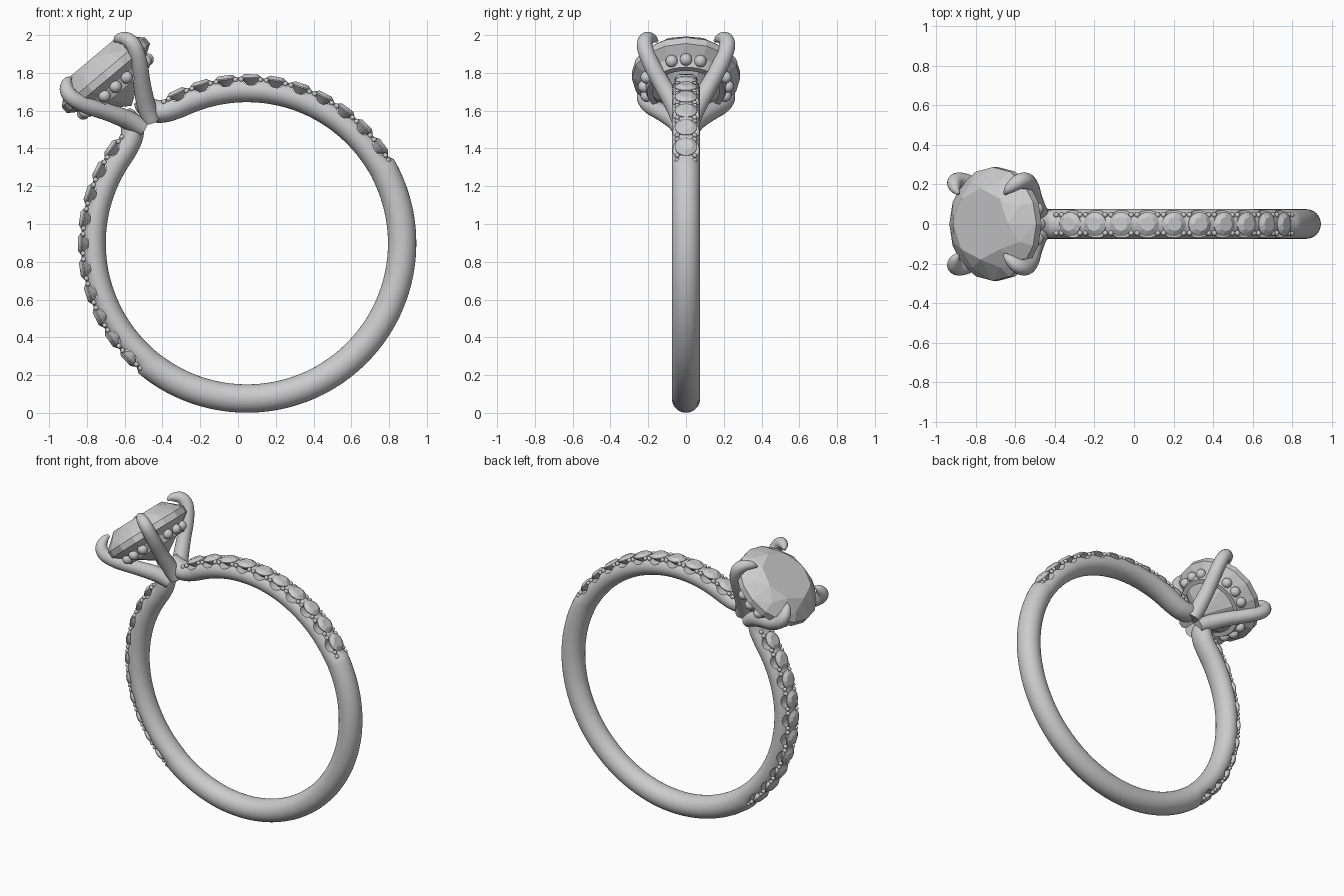
import bpy, bmesh
from math import sin, cos, pi, radians
from mathutils import Matrix, Vector

if "Cube" in bpy.data.objects:
    bpy.data.objects.remove(bpy.data.objects["Cube"])

CENTRE = Vector((0.047, 0, 0.898))
YAX = Vector((0, 1, 0))


def frame(d):
    """Radial frame on the band, d degrees clockwise from the head."""
    return Matrix.Translation(CENTRE) @ Matrix.Rotation(radians(d - 40), 4, 'Y')


HEAD = frame(0)


def finish(bm, name, smooth=None):
    bmesh.ops.recalc_face_normals(bm, faces=bm.faces)
    me = bpy.data.meshes.new(name)
    bm.to_mesh(me)
    bm.free()
    ob = bpy.data.objects.new(name, me)
    bpy.context.collection.objects.link(ob)
    if smooth:
        bpy.ops.object.select_all(action='DESELECT')
        ob.select_set(True)
        bpy.context.view_layer.objects.active = ob
        bpy.ops.object.shade_smooth_by_angle(angle=radians(smooth))
    return ob


def smooth_path(keys, steps):
    """Catmull-Rom interpolation of equal-length tuples."""
    k = [Vector(q) for q in keys]
    k = [k[0] * 2 - k[1]] + k + [k[-1] * 2 - k[-2]]
    out = []
    for a, b, c, d in zip(k, k[1:], k[2:], k[3:]):
        for s in range(steps):
            f = s / steps
            out.append(0.5 * (2 * b + (c - a) * f + (2 * a - 5 * b + 4 * c - d) * f ** 2
                              + (3 * b - a - 3 * c + d) * f ** 3))
    return out + [k[-2]]


def sweep(bm, pts, halves, n=24):
    """Elliptical tube: halves = (in-plane, sideways) half-widths."""
    rings = []
    for i, p in enumerate(pts):
        tan = (pts[min(i + 1, len(pts) - 1)] - pts[max(i - 1, 0)]).normalized()
        nor = tan.cross(YAX).normalized()
        bi = nor.cross(tan)
        a, b = halves[i]
        rings.append([bm.verts.new(p + nor * a * cos(2 * pi * j / n) + bi * b * sin(2 * pi * j / n))
                      for j in range(n)])
    for r, s in zip(rings, rings[1:]):
        for j in range(n):
            bm.faces.new((r[j], r[(j + 1) % n], s[(j + 1) % n], s[j]))
    bm.faces.new(rings[0])
    bm.faces.new(rings[-1])


def gem(bm, mat, levels):
    """Faceted stone: hull of (sides, twist, radius, height) rings."""
    vs = []
    for n, tw, r, h in levels:
        for j in range(n):
            a = 2 * pi * (j + tw) / n
            vs.append(bm.verts.new(mat @ Vector((r * cos(a), r * sin(a), h))))
    res = bmesh.ops.convex_hull(bm, input=vs)
    loose = [v for v in res['geom_interior'] if isinstance(v, bmesh.types.BMVert)]
    bmesh.ops.delete(bm, geom=loose, context='VERTS')


# Shank: plain round band, slimmer under the small stones, ends rising to the head
end = [(3.4, .95, .04, .045), (3.6, .905, .055, .06), (5.2, .853, .06, .07), (8.5, .822, .06, .073)]
pts, halves = [], []


def add(d, r, a, b):
    pts.append(frame(d) @ Vector((0, 0, r)))
    halves.append((a, b))


rise = smooth_path(end + [(13, .811, .063, .073)], 6)
for q in rise:
    add(*q)
for i in range(1, 167):
    d = 13 + 2 * i
    if d > 347:
        break
    plain = 99 < d < 261
    add(d, .822 if plain else .8125, .075 if plain else .0655, .075)
for q in reversed(rise):
    add(360 - q[0], *q[1:])
bm = bmesh.new()
sweep(bm, pts, halves, 32)
shank = finish(bm, "shank")

# Scalloped seats cut under the band stones
seats = [s * (15 + 8.8 * i) for s in (1, -1) for i in range(10)]
bm = bmesh.new()
for d in seats:
    m = frame(d) @ Matrix.Translation((0, 0, .882)) @ Matrix.Diagonal((1.05, 1, .9, 1)) @ Matrix.Rotation(pi / 2, 4, 'X')
    bmesh.ops.create_cone(bm, cap_ends=True, segments=24, radius1=.05, radius2=.05, depth=.3, matrix=m)
cutter = finish(bm, "seat_cutter")
cutter.hide_render = True
mod = shank.modifiers.new("seats", 'BOOLEAN')
mod.operation, mod.object, mod.solver = 'DIFFERENCE', cutter, 'EXACT'
bpy.context.view_layer.objects.active = shank
shank.select_set(True)
bpy.ops.object.modifier_apply(modifier="seats")
bpy.data.objects.remove(cutter)
bpy.ops.object.select_all(action='DESELECT')
shank.select_set(True)
bpy.ops.object.shade_smooth_by_angle(angle=radians(35))

# Band stones
bm = bmesh.new()
for d in seats:
    gem(bm, frame(d), [(8, 0, .036, .895), (16, .5, .06, .878), (16, .5, .06, .872), (1, 0, 0, .826)])
finish(bm, "band_stones")

# Tiny holding beads between the band stones
bm = bmesh.new()
for s in (1, -1):
    for i in range(11):
        for y in (-.046, .046):
            for e in (-1.0, 1.0):
                m = frame(s * (15 + 8.8 * (i - .5)) + e) @ Matrix.Translation((0, y, .868))
                bmesh.ops.create_uvsphere(bm, u_segments=10, v_segments=6, radius=.014, matrix=m)
finish(bm, "band_beads", 60)

# Centre stone
bm = bmesh.new()
gem(bm, HEAD, [(8, 0, .18, 1.278), (8, .5, .237, 1.235), (16, 0, .287, 1.182),
               (16, 0, .287, 1.14), (8, .5, .17, 1.055), (1, 0, 0, .95)])
finish(bm, "centre_stone")

# Four claws growing out of the shank ends
claw = smooth_path([(.03, .03, .82, .045), (.06, .06, .90, .05), (.115, .125, 1.0, .046), (.178, .188, 1.1, .044),
                    (.212, .218, 1.18, .042), (.208, .21, 1.235, .038), (.178, .178, 1.266, .026),
                    (.152, .152, 1.27, .008)], 6)
bm = bmesh.new()
for sx in (1, -1):
    for sy in (1, -1):
        sweep(bm, [HEAD @ Vector((sx * q[0], sy * q[1], q[2])) for q in claw], [(q[3], q[3]) for q in claw], 20)
finish(bm, "claws", 50)

# Gallery band under the centre stone
bm = bmesh.new()
loop = [bm.verts.new(HEAD @ Vector((r, 0, h))) for r, h in ((.175, 1.045), (.205, 1.045), (.235, 1.12), (.2, 1.12))]
edges = [bm.edges.new((loop[i], loop[(i + 1) % 4])) for i in range(4)]
axis = HEAD.to_3x3() @ Vector((0, 0, 1))
bmesh.ops.spin(bm, geom=loop + edges, cent=CENTRE, axis=axis, angle=2 * pi, steps=48)
bmesh.ops.remove_doubles(bm, verts=bm.verts, dist=1e-4)
finish(bm, "gallery_band", 35)

# Small round stones set on the gallery band
bm = bmesh.new()
for q in range(4):
    for k in (-20, 0, 20):
        m = HEAD @ Matrix.Rotation(radians(90 * q + k), 4, 'Z') @ Matrix.Translation((.222, 0, 1.083))
        bmesh.ops.create_uvsphere(bm, u_segments=16, v_segments=10, radius=.033, matrix=m)
finish(bm, "gallery_stones", 60)
